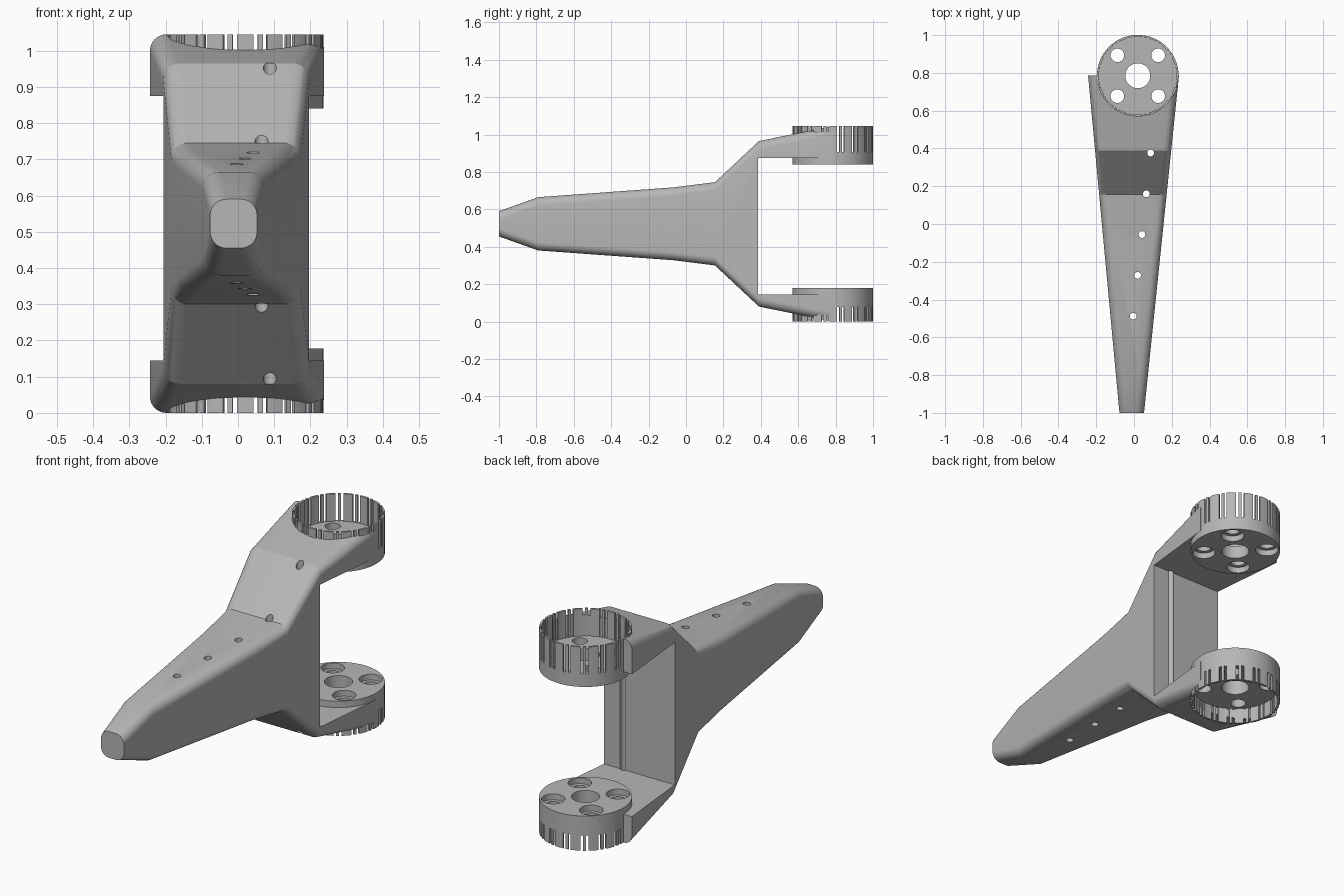
import bpy, bmesh, math
from mathutils import Matrix, Vector

if "Cube" in bpy.data.objects:
    bpy.data.objects.remove(bpy.data.objects["Cube"], do_unlink=True)

HEIGHT = 1.045
MID = HEIGHT / 2
CUP = Vector((0.02, 0.785, 0))
CUP_R = 0.216

grey = bpy.data.materials.new("matte_grey")
grey.use_nodes = True
grey.diffuse_color = (0.47, 0.47, 0.47, 1)
grey.node_tree.nodes["Principled BSDF"].inputs["Base Color"].default_value = grey.diffuse_color


def make(name, bm):
    bmesh.ops.recalc_face_normals(bm, faces=bm.faces)
    mesh = bpy.data.meshes.new(name)
    bm.to_mesh(mesh)
    bm.free()
    obj = bpy.data.objects.new(name, mesh)
    bpy.context.collection.objects.link(obj)
    mesh.materials.append(grey)
    return obj


def add_cylinder(bm, x, y, z0, z1, r, sides=32):
    bmesh.ops.create_cone(bm, cap_ends=True, segments=sides, radius1=r, radius2=r, depth=z1 - z0,
                          matrix=Matrix.Translation((x, y, (z0 + z1) / 2)))


def add_box(bm, centre, size, turn=0):
    m = Matrix.Rotation(turn, 4, "Z") @ Matrix.Translation(centre) @ Matrix.Diagonal((*size, 1))
    bmesh.ops.create_cube(bm, size=1, matrix=m)


def cut(obj, bm):
    """Subtract the cutter mesh from the object and drop the cutter."""
    cutter = make("cutter", bm)
    cutter.hide_render = True
    mod = obj.modifiers.new("cut", "BOOLEAN")
    mod.operation, mod.solver, mod.object = "DIFFERENCE", "EXACT", cutter
    bpy.context.view_layer.update()
    result = bpy.data.meshes.new_from_object(obj.evaluated_get(bpy.context.evaluated_depsgraph_get()))
    obj.modifiers.clear()
    obj.data = result
    bpy.data.objects.remove(cutter, do_unlink=True)


def smooth(obj):
    bpy.ops.object.select_all(action="DESELECT")
    obj.select_set(True)
    bpy.context.view_layer.objects.active = obj
    bpy.ops.object.shade_smooth_by_angle(angle=math.radians(25))


# Forked body: rounded rectangles lofted from the nose to the arm ends
def section(y, top, r=0.045, steps=8):
    t = (y + 1) / 1.785
    left, right = -0.077 - 0.166 * t, 0.053 + 0.185 * t
    points = []
    for k, (x, z) in enumerate([(right - r, top - r), (left + r, top - r),
                                (left + r, HEIGHT - top + r), (right - r, HEIGHT - top + r)]):
        for i in range(steps + 1):
            a = math.pi / 2 * (k + i / steps)
            points.append((x + r * math.cos(a), y, z + r * math.sin(a)))
    return points


bm = bmesh.new()
profile = [(-1, 0.59), (-0.79, 0.665), (-0.07, 0.717), (0.155, 0.745), (0.39, 0.965), (0.785, 1.045)]
rings = [[bm.verts.new(p) for p in section(y, top)] for y, top in profile]
for a, b in zip(rings, rings[1:]):
    for i in range(len(a)):
        j = (i + 1) % len(a)
        bm.faces.new((a[i], a[j], b[j], b[i]))
bm.faces.new(rings[0])
bm.faces.new(rings[-1])
body = make("forked_body", bm)

# Gap between the two arms
bm = bmesh.new()
add_box(bm, (0, 0.885, 0.51), (1, 1, 0.73))
cut(body, bm)

# Seats for the cups, and the row of wire holes
bm = bmesh.new()
for z0, z1 in [(-0.1, 0.3), (0.7, 1.2)]:
    add_cylinder(bm, CUP.x, CUP.y, z0, z1, CUP_R - 0.005, 96)
cut(body, bm)
bm = bmesh.new()
for i in range(5):
    add_cylinder(bm, -0.004 + 0.023 * i, -0.488 + 0.216 * i, -0.1, 1.2, 0.018, 24)
cut(body, bm)
smooth(body)


# Slotted cups, closed at the face that looks into the gap
def make_cup(name, face, rim, floor):
    up = 1 if rim > face else -1

    def cyl(bm, offset, za, zb, r, sides=32):
        add_cylinder(bm, offset[0], offset[1], min(za, zb), max(za, zb), r, sides)

    bm = bmesh.new()
    cyl(bm, (0, 0), face, rim, CUP_R, 96)
    cup = make(name, bm)

    # Open inside
    bm = bmesh.new()
    cyl(bm, (0, 0), floor, rim + up * 0.1, CUP_R - 0.011, 96)
    cut(cup, bm)

    # Centre hole and four screw holes
    spots = [(x, y) for x in (-0.108, 0.108) for y in (-0.108, 0.108)]
    bm = bmesh.new()
    cyl(bm, (0, 0), face - up * 0.1, rim + up * 0.1, 0.066, 48)
    for spot in spots:
        cyl(bm, spot, face - up * 0.1, rim + up * 0.1, 0.036)
    cut(cup, bm)

    # Counterbores
    bm = bmesh.new()
    for spot in spots:
        cyl(bm, spot, face - up * 0.1, face + up * 0.03, 0.055)
    cut(cup, bm)

    # Paired slots around the wall
    bm = bmesh.new()
    end = rim + up * 0.05
    for i in range(16):
        for side in (-3.5, 3.5):
            add_box(bm, (CUP_R, 0, (floor + end) / 2 + up * 0.001), (0.04, 0.012, abs(end - floor)),
                    math.radians(22.5 * (i + 0.5) + side))
    cut(cup, bm)
    cup.location = CUP
    smooth(cup)


make_cup("upper_cup", 0.84, HEIGHT, 0.905)
make_cup("lower_cup", 0.178, 0, 0.08)
